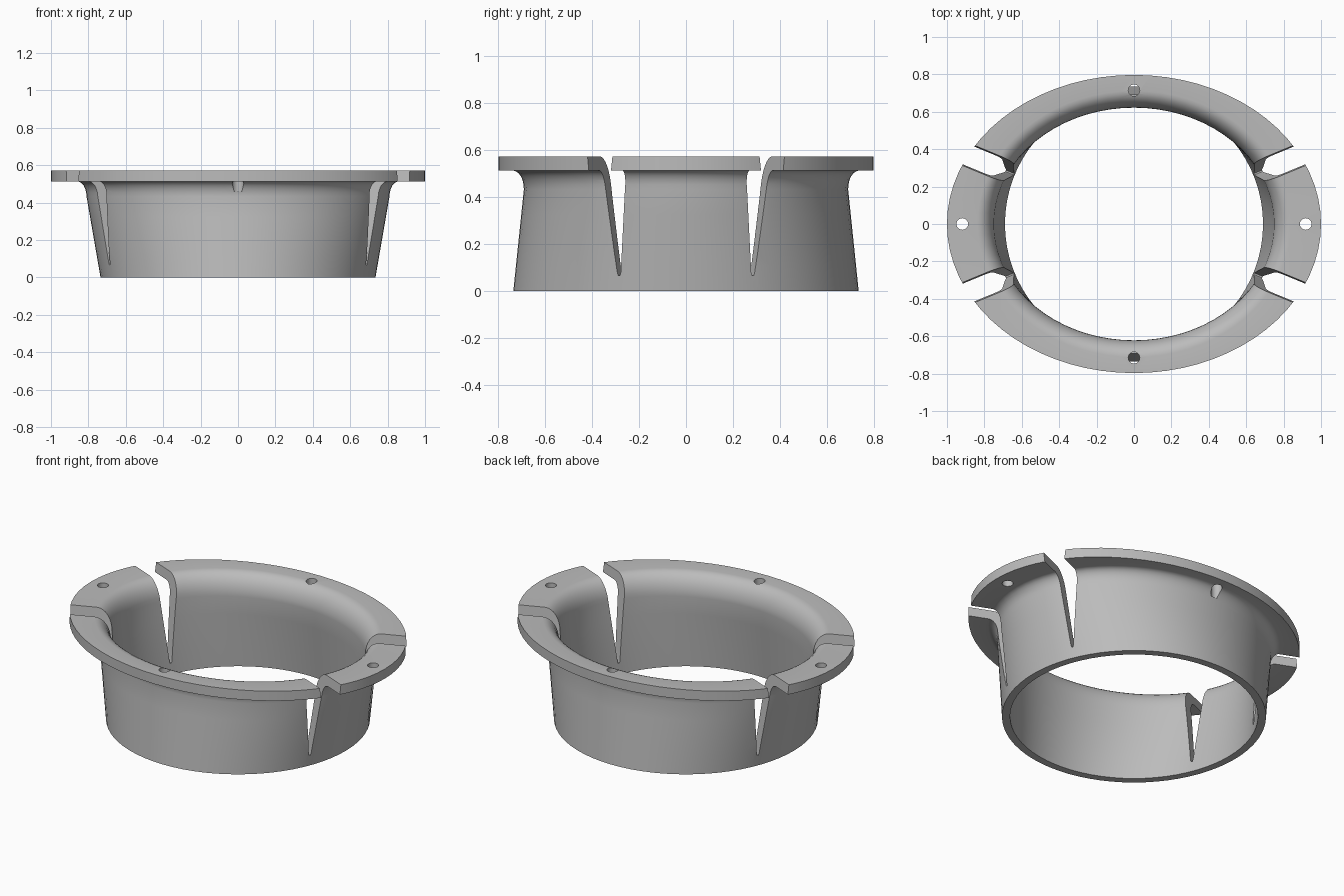
import bpy, bmesh, math
from mathutils import Matrix

SEGMENTS = 72
TOP, UNDER = 0.573, 0.514      # flange faces
RIM = (1.0, 0.797)             # flange half axes
FOOT_OUT, FOOT_IN = 0.735, 0.69
NECK_OUT, NECK_IN = (0.81, 0.69), (0.748, 0.622)

cube = bpy.data.objects.get("Cube")
if cube:
    bpy.data.objects.remove(cube, do_unlink=True)

grey = bpy.data.materials.new("light_grey")
grey.use_nodes = True
colour = (0.5, 0.5, 0.5, 1)
grey.diffuse_color = colour
grey.node_tree.nodes["Principled BSDF"].inputs["Base Color"].default_value = colour


def make_object(name, bm):
    bmesh.ops.recalc_face_normals(bm, faces=bm.faces)
    mesh = bpy.data.meshes.new(name)
    bm.to_mesh(mesh)
    bm.free()
    mesh.materials.append(grey)
    obj = bpy.data.objects.new(name, mesh)
    bpy.context.collection.objects.link(obj)
    return obj


def fillet(neck, reach, height, top, steps):
    """Rings that curve from the upright wall out to the flat flange."""
    rings = []
    for i in range(steps + 1):
        a = math.pi / 2 * i / steps
        out = reach * (1 - math.cos(a))
        rings.append((neck[0] + out, neck[1] + out, top - height * (1 - math.sin(a))))
    return rings


def wall(foot, neck, z_neck, steps=4):
    """Rings that blend the round foot into the oval neck."""
    return [(foot + (neck[0] - foot) * i / steps,
             foot + (neck[1] - foot) * i / steps,
             z_neck * i / steps) for i in range(steps)]


# Flared collar: outer wall, flange rim, then inner wall back down
outer = wall(FOOT_OUT, NECK_OUT, UNDER - 0.08) + fillet(NECK_OUT, 0.05, 0.08, UNDER, 6)
inner = wall(FOOT_IN, NECK_IN, TOP - 0.13) + fillet(NECK_IN, 0.09, 0.13, TOP, 8)
rings = outer + [(*RIM, UNDER), (*RIM, TOP)] + inner[::-1]

bm = bmesh.new()
loops = []
for rx, ry, z in rings:
    angles = [math.tau * i / SEGMENTS for i in range(SEGMENTS)]
    loops.append([bm.verts.new((rx * math.cos(a), ry * math.sin(a), z)) for a in angles])
for k, lower in enumerate(loops):
    upper = loops[(k + 1) % len(loops)]
    for i in range(SEGMENTS):
        j = (i + 1) % SEGMENTS
        bm.faces.new((lower[i], lower[j], upper[j], upper[i]))
collar = make_object("flanged_collar", bm)

# Four tapered slots and four screw holes
bm = bmesh.new()
slot = [(-0.004, 0.066), (0.004, 0.066), (0.008, 0.08), (0.065, 0.6), (-0.065, 0.6), (-0.008, 0.08)]
for angle in (22.5, 157.5, 202.5, 337.5):
    turn = Matrix.Rotation(math.radians(angle), 3, 'Z')
    near, far = [[bm.verts.new(turn @ Matrix.Translation((r, w, z)).translation)
                  for w, z in slot] for r in (0.4, 1.2)]
    bm.faces.new(near)
    bm.faces.new(far)
    for i in range(len(slot)):
        j = (i + 1) % len(slot)
        bm.faces.new((near[i], near[j], far[j], far[i]))
for x, y in ((0.918, 0), (-0.918, 0), (0, 0.715), (0, -0.715)):
    bmesh.ops.create_cone(bm, cap_ends=True, segments=24, radius1=0.031, radius2=0.031,
                          depth=0.2, matrix=Matrix.Translation((x, y, 0.56)))
cutter = make_object("slot_and_hole_cutter", bm)
cutter.hide_render = True

cut = collar.modifiers.new("cut", 'BOOLEAN')
cut.operation = 'DIFFERENCE'
cut.solver = 'EXACT'
cut.object = cutter
bpy.context.view_layer.objects.active = collar
collar.select_set(True)
bpy.ops.object.modifier_apply(modifier=cut.name)
bpy.data.objects.remove(cutter, do_unlink=True)
bpy.ops.object.shade_smooth_by_angle(angle=math.radians(30))
